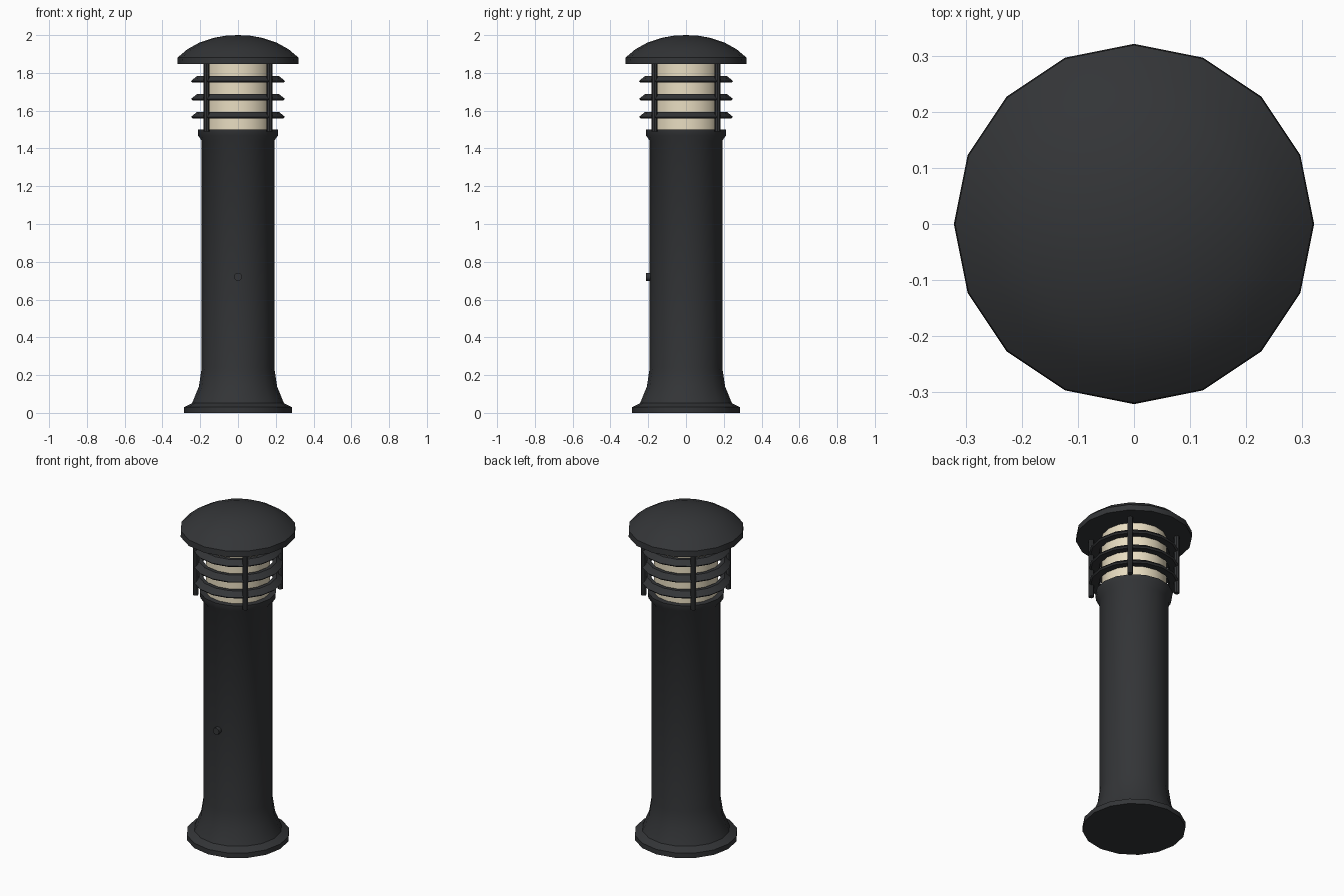
import bpy, bmesh, math

if "Cube" in bpy.data.objects:
    bpy.data.objects.remove(bpy.data.objects["Cube"])

SIDES = 16


def material(name, rgb):
    m = bpy.data.materials.new(name)
    m.diffuse_color = (*rgb, 1)
    m.use_nodes = True
    m.node_tree.nodes["Principled BSDF"].inputs["Base Color"].default_value = m.diffuse_color
    return m


DARK = material("dark_metal", (0.033, 0.035, 0.038))
CREAM = material("cream_glass", (0.82, 0.73, 0.54))


def finish(ob, name, mat):
    ob.name = name
    ob.data.materials.append(mat)
    bpy.ops.object.select_all(action='DESELECT')
    ob.select_set(True)
    bpy.context.view_layer.objects.active = ob
    bpy.ops.object.shade_smooth_by_angle(angle=math.radians(35))
    return ob


def lathe(name, profile, mat, closed=False):
    """Spin an (r, z) profile around z; closed joins last point to first."""
    bm = bmesh.new()
    pts = [bm.verts.new((r, 0, z)) for r, z in profile]
    pairs = list(zip(pts, pts[1:]))
    if closed:
        pairs.append((pts[-1], pts[0]))
    edges = [bm.edges.new(p) for p in pairs]
    bmesh.ops.spin(bm, geom=pts + edges, axis=(0, 0, 1), cent=(0, 0, 0),
                   angle=math.tau, steps=SIDES)
    bmesh.ops.remove_doubles(bm, verts=bm.verts, dist=1e-4)
    bmesh.ops.recalc_face_normals(bm, faces=bm.faces)
    me = bpy.data.meshes.new(name)
    bm.to_mesh(me)
    bm.free()
    ob = bpy.data.objects.new(name, me)
    bpy.context.collection.objects.link(ob)
    return finish(ob, name, mat)


def rod(name, loc, radius, length, mat, sides=8, rot=(0, 0, 0)):
    bpy.ops.mesh.primitive_cylinder_add(vertices=sides, radius=radius, depth=length,
                                        location=loc, rotation=rot)
    return finish(bpy.context.object, name, mat)


# Flared foot, column and collar
lathe("post", [(0, 0), (0.285, 0), (0.285, 0.03), (0.243, 0.052), (0.207, 0.14),
               (0.192, 0.24), (0.192, 1.44), (0.211, 1.468), (0.213, 1.50), (0, 1.50)], DARK)

# Lamp glass
lathe("lamp_glass", [(0.18, 1.495), (0.18, 1.85)], CREAM)

# Sloped louvre rings
for i in range(3):
    z = 1.56 + i * 0.095
    lathe(f"louvre_{i + 1}", [(0.195, z + 0.033), (0.217, z + 0.033), (0.249, z + 0.007),
                              (0.240, z - 0.002), (0.195, z + 0.002)], DARK, closed=True)

# Four diagonal support rods
for i in range(4):
    a = math.radians(45 + 90 * i)
    rod(f"support_rod_{i + 1}", (0.237 * math.cos(a), 0.237 * math.sin(a), 1.672),
        0.0155, 0.364, DARK)

# Domed cap
lathe("cap", [(0, 1.847), (0.321, 1.847), (0.319, 1.882), (0.268, 1.925),
              (0.205, 1.96), (0.13, 1.985), (0.065, 1.997), (0, 2.0)], DARK)

# Lock button on the front of the column
rod("lock_button", (0, -0.195, 0.72), 0.021, 0.036, DARK, 12, (math.pi / 2, 0, 0))
